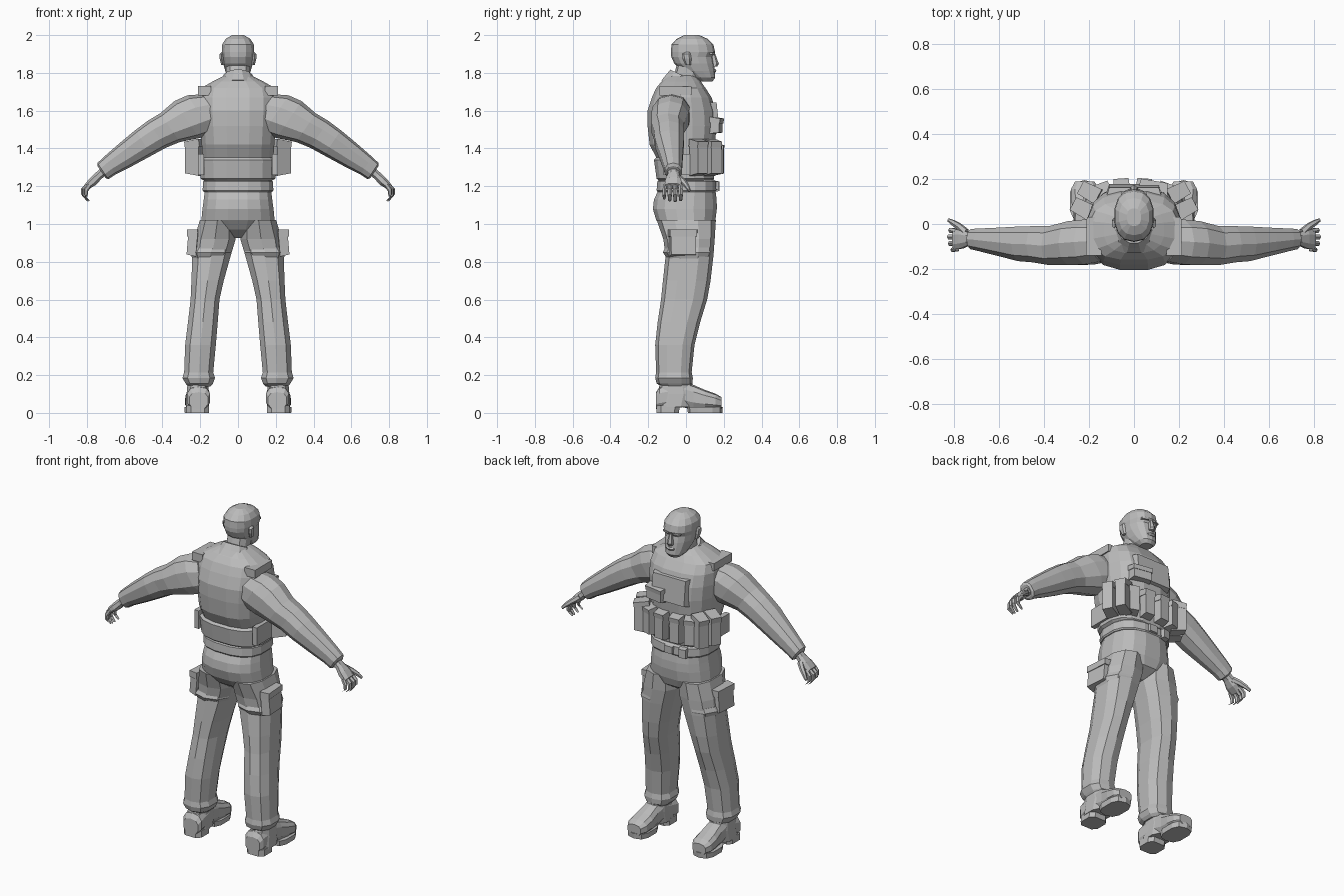
import bpy, bmesh, math
from mathutils import Vector, Matrix

grey = bpy.data.materials.new("plain grey")
grey.diffuse_color = (0.5, 0.5, 0.5, 1)


def finish(name, bm, mirror=False):
    bmesh.ops.recalc_face_normals(bm, faces=bm.faces)
    me = bpy.data.meshes.new(name)
    bm.to_mesh(me)
    bm.free()
    me.materials.append(grey)
    ob = bpy.data.objects.new(name, me)
    bpy.context.collection.objects.link(ob)
    if mirror:
        ob.modifiers.new("mirror", 'MIRROR')
        ob.modifiers["mirror"].use_mirror_merge = False
    return ob


def add_tube(bm, rings, w=(0, 0, 1), u=(1, 0, 0), n=10, p=2.4):
    """Loft of superellipse rings (centre, ru, rv) lying square to axis w."""
    w = Vector(w).normalized()
    u = Vector(u)
    u = (u - w * u.dot(w)).normalized()
    v = w.cross(u)
    loops = []
    for c, ru, rv in rings:
        loop = []
        for i in range(n):
            a = 2 * math.pi * (i + 0.5) / n
            ca, sa = math.cos(a), math.sin(a)
            x = math.copysign(abs(ca) ** (2 / p), ca) * ru
            y = math.copysign(abs(sa) ** (2 / p), sa) * rv
            loop.append(bm.verts.new(Vector(c) + u * x + v * y))
        loops.append(loop)
    for a, b in zip(loops, loops[1:]):
        for i in range(n):
            j = (i + 1) % n
            bm.faces.new((a[i], a[j], b[j], b[i]))
    bm.faces.new(loops[0][::-1])
    bm.faces.new(loops[-1])


def tube(name, rings, mirror=False, **kw):
    bm = bmesh.new()
    add_tube(bm, rings, **kw)
    return finish(name, bm, mirror)


def stack(name, rows, mirror=False, **kw):
    """Upright loft from rows (z, x0, x1, y0, y1)."""
    return tube(name, [(((a + b) / 2, (c + d) / 2, z), (b - a) / 2, (d - c) / 2)
                       for z, a, b, c, d in rows], mirror, **kw)


def add_box(bm, loc, size, yaw=0, pitch=0, taper=1.0):
    m = (Matrix.Translation(loc) @ Matrix.Rotation(math.radians(yaw), 4, 'Z')
         @ Matrix.Rotation(math.radians(pitch), 4, 'X') @ Matrix.Diagonal((*size, 1)))
    for v in bmesh.ops.create_cube(bm, size=1, matrix=Matrix())["verts"]:
        if v.co.y > 0:  # outer face is narrower
            v.co.x *= taper
            v.co.z *= taper
        v.co = m @ v.co


def box(name, loc, size, yaw=0, pitch=0, taper=1.0, mirror=False):
    bm = bmesh.new()
    add_box(bm, loc, size, yaw, pitch, taper)
    return finish(name, bm, mirror)


def sym(rows):
    return [(z, -r, r, a, b) for z, r, a, b in rows]


# Head, neck and face
stack("head", sym([(1.755, .035, .07, .14), (1.775, .055, .03, .155), (1.81, .069, -.02, .152),
                   (1.85, .080, -.062, .148), (1.885, .084, -.078, .141), (1.91, .088, -.080, .154),
                   (1.95, .086, -.077, .145), (1.98, .067, -.05, .115), (2.0, .032, -.01, .07)]),
      n=14, p=2.3)
stack("neck", sym([(1.70, .075, -.09, .07), (1.78, .065, -.065, .075), (1.84, .065, -.05, .09)]), n=10)
tube("nose", [((0, .142, 1.835), .020, .024), ((0, .148, 1.848), .018, .026),
              ((0, .143, 1.90), .009, .012)], n=6)
tube("lips", [((0, .143, 1.802), .022, .014), ((0, .145, 1.811), .028, .017),
              ((0, .143, 1.82), .020, .014)], n=8)
box("brow", (.036, .137, 1.903), (.05, .022, .012), yaw=-22, taper=.8, mirror=True)
tube("ear", [((.080, .012, 1.842), .010, .014), ((.087, .005, 1.875), .011, .024),
             ((.088, .002, 1.900), .010, .022), ((.082, .01, 1.91), .006, .012)], True, n=6)
tube("collar", [((0, -.02, 1.71), .125, .125), ((0, -.015, 1.745), .098, .105),
                ((0, -.008, 1.782), .078, .086)], w=(0, .42, .9), n=12, p=2)

# Torso wearing the vest
stack("vest", sym([(1.225, .175, -.14, .14), (1.24, .200, -.158, .15), (1.34, .203, -.172, .155),
                   (1.352, .190, -.160, .15), (1.42, .195, -.195, .155), (1.52, .203, -.206, .165),
                   (1.60, .208, -.206, .160), (1.67, .208, -.183, .138), (1.72, .198, -.160, .105),
                   (1.755, .135, -.130, .08), (1.785, .075, -.095, .05)]), n=16, p=2.7)
box("shoulder_strap", (.178, -.055, 1.705), (.07, .17, .05), yaw=0, taper=.9, mirror=True)
box("chest_plate", (0, .145, 1.565), (.25, .05, .17), pitch=6, taper=.88)
bm = bmesh.new()
for s in (-1, 1):
    add_box(bm, (s * .196, -.02, 1.315), (.03, .2, .11))
finish("vest_side_straps", bm)

# Pouches around the front of the vest
bm = bmesh.new()
for x, y, yaw, w in ((.045, .168, -4, .07), (-.055, .168, 4, .07),
                     (.135, .150, -20, .065), (-.135, .150, 20, .065)):
    add_box(bm, (x, y, 1.335), (w, .06, .16), yaw, taper=.85)
    add_box(bm, (x, y, 1.405), (w * 1.1, .064, .04), yaw, -8, .85)
finish("magazine_pouches", bm)
bm = bmesh.new()
for dy in (-.036, .036):
    c = (.213 - dy * .45, .105 + dy, 1.345)
    add_box(bm, c, (.07, .085, .18), -62, taper=.85)
    add_box(bm, (c[0], c[1], 1.425), (.074, .09, .04), -62, -8, .85)
finish("side_pouches", bm, True)
bm = bmesh.new()
add_box(bm, (.085, .155, 1.52), (.13, .06, .085), -10, taper=.85)
add_box(bm, (.085, .158, 1.55), (.14, .065, .03), -10, -8, .85)
finish("chest_pouch", bm)

# Belt
stack("belt", sym([(1.17, .184, -.152, .158), (1.178, .190, -.158, .163),
                   (1.225, .188, -.154, .160), (1.235, .178, -.145, .15)]), n=16, p=2.6)
box("buckle", (0, .163, 1.202), (.06, .02, .05), taper=.85)
box("belt_pouch", (-.09, .158, 1.20), (.05, .03, .06), yaw=12, taper=.85)

# Trousers
stack("hips", sym([(.925, .045, -.05, .07), (.97, .15, -.12, .14), (1.02, .197, -.160, .158),
                   (1.08, .191, -.178, .166), (1.13, .184, -.172, .165), (1.18, .178, -.148, .158)]),
      n=16, p=2.5)
stack("trouser_leg", [(.14, .145, .268, -.13, .02), (.155, .130, .280, -.155, .035),
                      (.185, .118, .298, -.163, .036), (.215, .128, .288, -.158, .03),
                      (.36, .114, .283, -.163, .045), (.48, .104, .268, -.150, .075),
                      (.60, .095, .254, -.132, .112), (.70, .072, .250, -.122, .130),
                      (.83, .035, .246, -.108, .145), (.92, .008, .236, -.120, .152),
                      (1.02, .012, .206, -.155, .158)], True, n=10, p=2.5)
stack("leg_fold", [(.815, .06, .245, -.10, .13), (.85, .03, .257, -.122, .147),
                   (.875, .03, .243, -.110, .145)], True, n=10, p=2.5)
bm = bmesh.new()
add_box(bm, (.238, -.015, .895), (.145, .05, .13), -86, 5, .9)
add_box(bm, (.236, -.015, .952), (.155, .056, .04), -86, 0, .92)
finish("cargo_pocket", bm, True)

# Boots: shaft, foot, sole and heel
stack("boot_shaft", [(.03, .150, .278, -.155, .03), (.10, .152, .275, -.15, .05),
                     (.20, .155, .265, -.13, .02)], True, n=10)
foot = [(-.158, .05, .045, .02), (-.14, .062, .06, .018), (-.02, .058, .068, .03),
        (.04, .056, .065, .018), (.10, .064, .052, .018), (.155, .064, .042, .018),
        (.188, .045, .032, .02)]
tube("boot_foot", [((.213 + .03 * y, y, h + z0), w, h) for y, w, h, z0 in foot],
     True, w=(0, 1, 0), n=10, p=2.8)
stack("sole", [(0, .155, .284, .01, .192), (.032, .152, .287, .005, .195)], True, n=10, p=2.8)
stack("heel", [(0, .150, .275, -.16, -.035), (.04, .150, .275, -.16, -.03)], True, n=8, p=3.5)

# Sleeves
arm_dir = (.83, 0, -.56)
tube("sleeve", [((.13, -.075, 1.600), .095, .105), ((.20, -.080, 1.580), .104, .122),
                ((.27, -.085, 1.553), .102, .118), ((.36, -.096, 1.510), .090, .092),
                ((.43, -.090, 1.475), .084, .086), ((.50, -.088, 1.430), .080, .080),
                ((.60, -.078, 1.362), .064, .068), ((.68, -.070, 1.308), .052, .056),
                ((.715, -.067, 1.280), .047, .052), ((.722, -.067, 1.275), .036, .038)],
     True, w=arm_dir, u=(0, 1, 0), n=10, p=2.3)

# Hands: palm, curled fingers and thumb
bm = bmesh.new()
add_tube(bm, [((.70, -.067, 1.288), .030, .026), ((.735, -.066, 1.258), .032, .024),
              ((.765, -.066, 1.228), .046, .026), ((.798, -.070, 1.200), .046, .019)],
         w=arm_dir, u=(0, 1, 0), n=8)
for i in range(4):
    y = -.032 - .026 * i
    y2 = -.028 - .029 * i
    r = .0125 if i < 3 else .0105
    k = (0, .006, .002, -.008)[i]
    add_tube(bm, [((.785, y, 1.208), r, r * 1.2), ((.812 + k, y2, 1.180), r, r * 1.2),
                  ((.814 + k, y2, 1.150), r, r), ((.790 + k, y2, 1.126 - k), r * .7, r * .7)],
             w=(.5, 0, -.8), u=(0, 1, 0), n=6, p=2)
add_tube(bm, [((.745, -.040, 1.245), .020, .018), ((.775, -.012, 1.222), .016, .016),
              ((.803, .006, 1.200), .013, .013), ((.824, .018, 1.178), .008, .008)],
         w=(.7, .4, -.5), u=(0, 1, 0), n=6, p=2)
finish("hand", bm, True)
